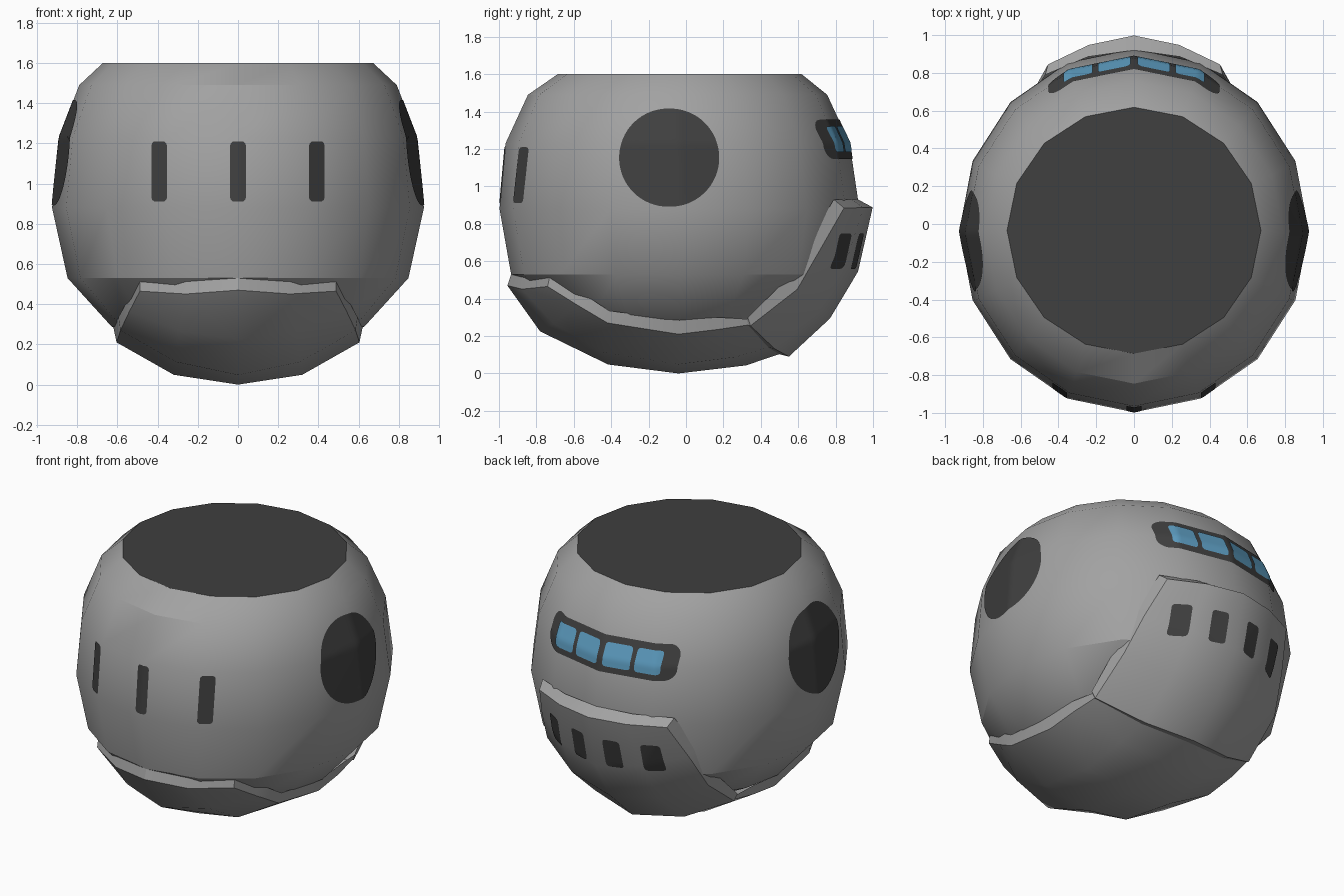
import bpy, bmesh, math
from mathutils import Vector
from mathutils.bvhtree import BVHTree

if "Cube" in bpy.data.objects:
    bpy.data.objects.remove(bpy.data.objects["Cube"])


def material(name, rgb):
    m = bpy.data.materials.new(name)
    m.diffuse_color = (*rgb, 1)
    m.use_nodes = True
    m.node_tree.nodes["Principled BSDF"].inputs["Base Color"].default_value = m.diffuse_color
    return m


GREY = material("hull grey", (0.36, 0.36, 0.36))
DARK = material("dark grey", (0.05, 0.05, 0.05))
BLUE = material("window blue", (0.11, 0.34, 0.54))
CENTRE = Vector((0, -0.035, 0.89))


def finish(bm, name, mats, smooth=30):
    me = bpy.data.meshes.new(name)
    bm.to_mesh(me)
    ob = bpy.data.objects.new(name, me)
    bpy.context.collection.objects.link(ob)
    for m in mats:
        me.materials.append(m)
    bpy.ops.object.select_all(action='DESELECT')
    ob.select_set(True)
    bpy.context.view_layer.objects.active = ob
    bpy.ops.object.shade_smooth_by_angle(angle=math.radians(smooth))
    return BVHTree.FromBMesh(bm)


# Rounded hull: 16-sided rings (z, x radius, y centre, y radius), cut flat on top
RINGS = [(0.13, 0.34, -0.035, 0.35), (0.29, 0.63, -0.035, 0.66),
         (0.53, 0.848, -0.035, 0.90), (0.88, 0.925, -0.035, 0.962),
         (1.23, 0.89, -0.045, 0.92), (1.49, 0.79, -0.045, 0.80),
         (1.60, 0.672, -0.034, 0.652)]
bm = bmesh.new()
loops = []
for z, rx, cy, ry in RINGS:
    loops.append([bm.verts.new((rx * math.cos(a), cy + ry * math.sin(a), z))
                  for a in (i * math.tau / 16 for i in range(16))])
for lo, hi in zip(loops, loops[1:]):
    for i in range(16):
        j = (i + 1) % 16
        bm.faces.new((lo[i], lo[j], hi[j], hi[i]))
bm.faces.new(loops[0][::-1])
bm.faces.new(loops[-1]).material_index = 1      # dark lid
bm.normal_update()
hull = finish(bm, "hull", [GREY, DARK])


def between(a, b, t):
    """Point on the arc around the hull centre."""
    a, b = Vector(a) - CENTRE, Vector(b) - CENTRE
    d = a.normalized().slerp(b.normalized(), t)
    return CENTRE + d * (a.length + (b.length - a.length) * t)


def shell(name, rows):
    """Armour plate: each row is (middle point, outer edge, bevel edge), mirrored in x."""
    bm = bmesh.new()
    grid = []
    for mid, edge, bevel in rows:
        half = [Vector(mid), between(mid, edge, 0.5), Vector(edge), Vector(bevel)]
        left = [Vector((-p.x, p.y, p.z)) for p in half[:0:-1]]
        grid.append([bm.verts.new(p) for p in left + half])
    for a, b in zip(grid, grid[1:]):
        for i in range(6):
            bm.faces.new((a[i], a[i + 1], b[i + 1], b[i]))
    bmesh.ops.remove_doubles(bm, verts=bm.verts, dist=0.001)
    bmesh.ops.recalc_face_normals(bm, faces=bm.faces)
    f = max(bm.faces, key=lambda f: f.calc_area())
    if f.normal.dot(f.calc_center_median() - CENTRE) < 0:
        bmesh.ops.reverse_faces(bm, faces=bm.faces)
    bm.normal_update()
    return finish(bm, name, [GREY])


# Front belly plate, from its front lip backwards
lip = (0.488, -0.725, 0.535)
shell("belly_plate", [
    ((0, -0.93, 0.545), lip, lip),
    ((0, -0.955, 0.47), (0.488, -0.74, 0.465), lip),
    ((0, -0.78, 0.225), (0.54, -0.58, 0.365), (0.54, -0.565, 0.435)),
    ((0, -0.417, 0.048), (0.585, -0.42, 0.27), (0.595, -0.41, 0.335)),
    ((0, -0.04, 0.0), (0.604, -0.04, 0.21), (0.62, -0.04, 0.285)),
    ((0, 0.32, 0.043), (0.60, 0.17, 0.235), (0.61, 0.17, 0.30)),
    ((0, 0.52, 0.11), (0.58, 0.34, 0.26), (0.59, 0.34, 0.29))])

# Rear plate, from its top lip down to the joint under the hull
lip = (0.47, 0.79, 0.93)
joint = (0.575, 0.32, 0.26)
rear = shell("rear_plate", [
    ((0, 0.92, 0.93), lip, lip),
    ((0, 0.998, 0.888), (0.455, 0.845, 0.885), lip),
    ((0, 0.92, 0.545), (0.525, 0.72, 0.667), (0.545, 0.67, 0.725)),
    ((0, 0.77, 0.294), (0.575, 0.595, 0.45), (0.59, 0.54, 0.505)),
    ((0, 0.55, 0.09), (0.585, 0.345, 0.255), (0.60, 0.33, 0.30)),
    ((0, 0.49, 0.105), joint, joint)])


def decal(name, mat, tree, facing, u0, z0, w, h, r, lift=0.004, nx=32, nz=10):
    """Thin rounded panel (half sizes w, h, corner r) laid on a surface from one side."""
    facing = Vector(facing)
    across = Vector((abs(facing.y), abs(facing.x), 0))
    bm = bmesh.new()
    cols = []
    for i in range(nx + 1):
        u = w * math.sin(math.pi * (i / nx - 0.5))
        over = max(0, abs(u) - (w - r))
        top = h - r + math.sqrt(max(0, r * r - over * over))
        col = []
        for j in range(nz + 1):
            p = across * (u0 + u) + Vector((0, 0, z0 + top * (2 * j / nz - 1)))
            hit, n, _, _ = tree.ray_cast(p + facing * 3, -facing)
            col.append(bm.verts.new(hit + n * lift))
        cols.append(col)
    for a, b in zip(cols, cols[1:]):
        for j in range(nz):
            bm.faces.new((a[j], b[j], b[j + 1], a[j + 1]))
    bm.normal_update()
    if sum((f.normal.dot(facing) for f in bm.faces)) < 0:
        bmesh.ops.reverse_faces(bm, faces=bm.faces)
    bmesh.ops.remove_doubles(bm, verts=bm.verts, dist=0.0001)
    finish(bm, name, [mat])


# Round side discs
for s, side in ((1, "right"), (-1, "left")):
    decal(side + "_disc", DARK, hull, (s, 0, 0), -0.09, 1.153, 0.267, 0.262, 0.262, nz=24)

# Front slots
for i in (-1, 0, 1):
    decal("front_slot", DARK, hull, (0, -1, 0), 0.39 * i, 1.06, 0.038, 0.15, 0.02, nx=8, nz=20)

# Rear window band with four panes
decal("window_band", DARK, hull, (0, 1, 0), 0, 1.25, 0.45, 0.105, 0.07, nx=64)
for s in (-1, 1):
    for x, w in ((0.104, 0.086), (0.293, 0.076)):
        decal("window_pane", BLUE, hull, (0, 1, 0), s * x, 1.25, w, 0.068, 0.02, 0.009, nx=16)

# Rear vents
for x in (-0.345, -0.12, 0.12, 0.345):
    decal("rear_vent", DARK, rear, (0, 1, 0), x, 0.655, 0.052, 0.095, 0.02, nx=10)
